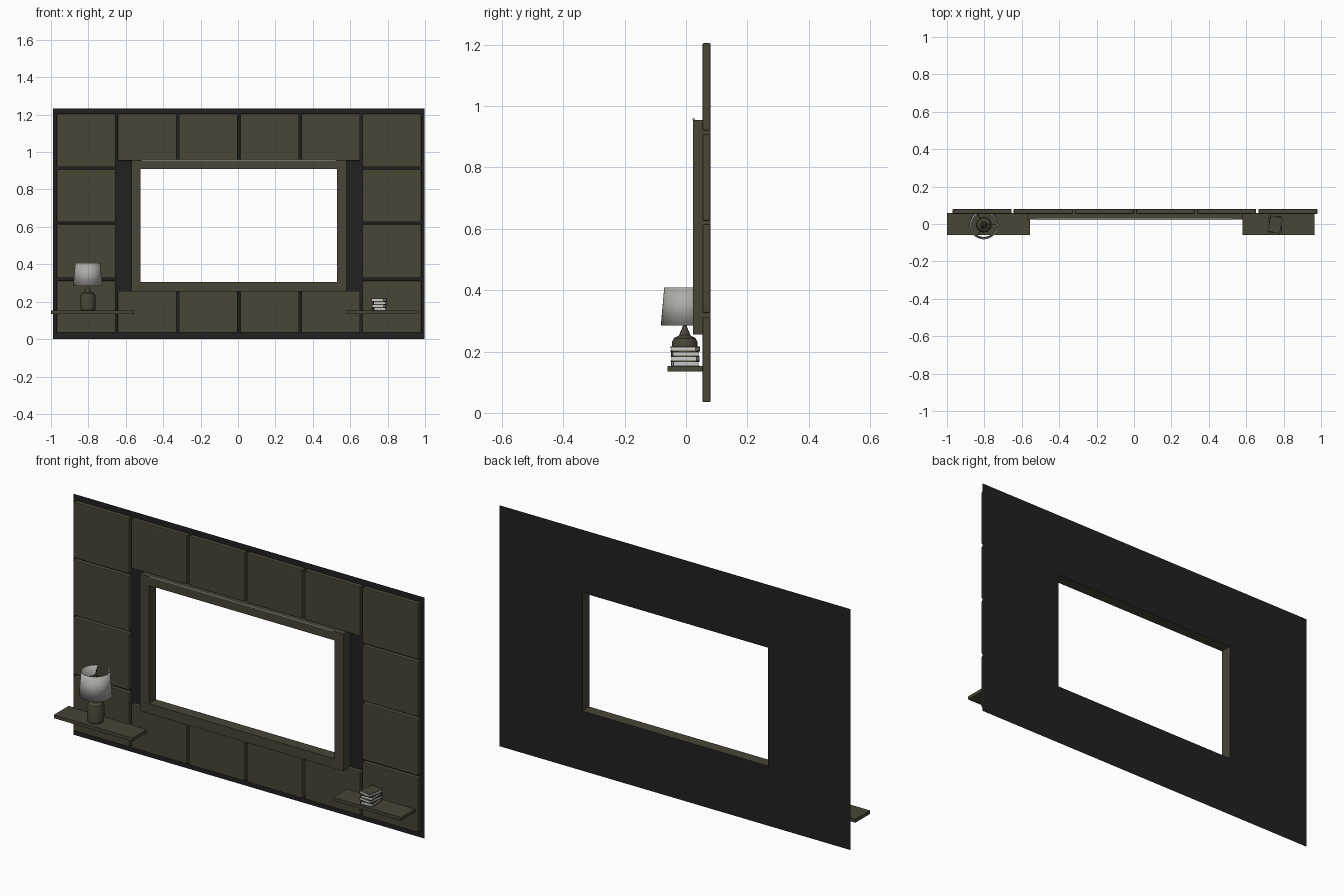
import bpy, bmesh, math
from mathutils import Matrix

if "Cube" in bpy.data.objects:
    bpy.data.objects.remove(bpy.data.objects["Cube"], do_unlink=True)


def material(name, r, g, b):
    m = bpy.data.materials.new(name)
    m.use_nodes = True
    m.diffuse_color = (r, g, b, 1)
    m.node_tree.nodes["Principled BSDF"].inputs["Base Color"].default_value = (r, g, b, 1)
    return m


WOOD = material("dark olive wood", 0.065, 0.058, 0.037)
BLACK = material("charcoal backing", 0.015, 0.015, 0.016)
SHADE = material("pale grey fabric", 0.42, 0.41, 0.38)
PAPER = material("white paper", 0.6, 0.6, 0.58)


def finish(name, bm, mat, smooth=False):
    bmesh.ops.recalc_face_normals(bm, faces=bm.faces)
    mesh = bpy.data.meshes.new(name)
    bm.to_mesh(mesh)
    bm.free()
    mesh.materials.append(mat)
    ob = bpy.data.objects.new(name, mesh)
    bpy.context.collection.objects.link(ob)
    if smooth:
        bpy.ops.object.select_all(action="DESELECT")
        ob.select_set(True)
        bpy.context.view_layer.objects.active = ob
        bpy.ops.object.shade_smooth_by_angle(angle=math.radians(35))
    return ob


def box(name, x, y, z, mat, bevel=0, turn=None):
    """Box spanning the (low, high) pairs x, y, z."""
    bm = bmesh.new()
    bmesh.ops.create_cube(bm, size=1)
    spans = (x, y, z)
    for v in bm.verts:
        v.co = [(s[0] + s[1]) / 2 + c * (s[1] - s[0]) for s, c in zip(spans, v.co)]
    if turn:
        bm.transform(turn)
    ob = finish(name, bm, mat)
    if bevel:
        mod = ob.modifiers.new("soft edges", "BEVEL")
        mod.width = bevel
        mod.segments = 2
    return ob


def lathe(name, profile, x, y, mat, steps=32):
    """Open profile of (radius, z) spun around a vertical axis."""
    bm = bmesh.new()
    verts = [bm.verts.new((r, 0, z)) for r, z in profile]
    edges = [bm.edges.new(pair) for pair in zip(verts, verts[1:])]
    bmesh.ops.spin(bm, geom=verts + edges, cent=(0, 0, 0), axis=(0, 0, 1),
                   angle=math.tau, steps=steps)
    bmesh.ops.remove_doubles(bm, verts=bm.verts, dist=0.0001)
    bm.transform(Matrix.Translation((x, y, 0)))
    return finish(name, bm, mat, True)


# Backing sheet with the window opening
bm = bmesh.new()
xs, zs = (-0.988, -0.52, 0.53, 0.997), (0, 0.305, 0.91, 1.232)
grid = [[bm.verts.new((x, 0.081, z)) for z in zs] for x in xs]
for i in range(3):
    for j in range(3):
        if (i, j) != (1, 1):
            bm.faces.new((grid[i][j], grid[i + 1][j], grid[i + 1][j + 1], grid[i][j + 1]))
finish("backing_sheet", bm, BLACK)

# Wall panels: full columns at the sides, short ones above and below the frame
rows = ((0.035, 0.313), (0.326, 0.615), (0.626, 0.908), (0.92, 1.205))
short_rows = ((0.035, 0.258), (0.953, 1.205))
for col in range(6):
    left = -0.97 + col * 0.327
    for row, z in enumerate(rows if col in (0, 5) else short_rows):
        box(f"wall_panel_{col}_{row}", (left, left + 0.315), (0.054, 0.08), z, WOOD, 0.004)

# Window frame
depth = (0.023, 0.08)
for name, z in (("bottom", (0.255, 0.305)), ("top", (0.91, 0.955))):
    box(f"frame_{name}", (-0.57, 0.58), depth, z, WOOD)
for name, x in (("right", (-0.57, -0.52)), ("left", (0.53, 0.58))):
    box(f"frame_{name}", x, depth, (0.305, 0.91), WOOD)
box("frame_light_strip", (-0.515, 0.525), (0.021, 0.029), (0.955, 0.96), SHADE)

# Floating shelves
for name, x in (("right", (-1.0, -0.555)), ("left", (0.58, 0.965))):
    box(f"shelf_{name}", x, (-0.06, 0.06), (0.135, 0.152), WOOD)

# Table lamp
LX, LY = -0.803, -0.004
lathe("lamp_base", [(0, 0.152), (0.035, 0.152), (0.04, 0.157), (0.041, 0.232),
                    (0.036, 0.243), (0.018, 0.253), (0.014, 0.265), (0.008, 0.278),
                    (0.005, 0.29), (0.005, 0.39), (0, 0.39)], LX, LY, WOOD)
shade = lathe("lamp_shade", [(0.078, 0.285), (0.067, 0.408)], LX, LY, SHADE, 40)
mod = shade.modifiers.new("fabric", "SOLIDIFY")
mod.thickness = 0.002
for k in range(3):
    spoke = Matrix.Translation((LX, LY, 0.385)) @ Matrix.Rotation(k * math.tau / 3, 4, "Z")
    box(f"lamp_spoke_{k}", (0, 0.068), (-0.002, 0.002), (-0.002, 0.002), WOOD, turn=spoke)

# Stack of books, each turned a little
for k, angle in enumerate((6, -8, 4, -12)):
    z = 0.152 + k * 0.016
    turn = Matrix.Translation((0.755, -0.003, z)) @ Matrix.Rotation(math.radians(angle), 4, "Z")
    x, y = (-0.033, 0.033), (-0.043, 0.043)
    box(f"book_{k}_pages", (-0.031, 0.03), (-0.041, 0.041), (0.0025, 0.0135), PAPER, turn=turn)
    for part, height in (("back_cover", (0, 0.0025)), ("front_cover", (0.0135, 0.016))):
        box(f"book_{k}_{part}", x, y, height, WOOD, turn=turn)
    box(f"book_{k}_spine", (-0.033, -0.031), y, (0.0025, 0.0135), WOOD, turn=turn)
